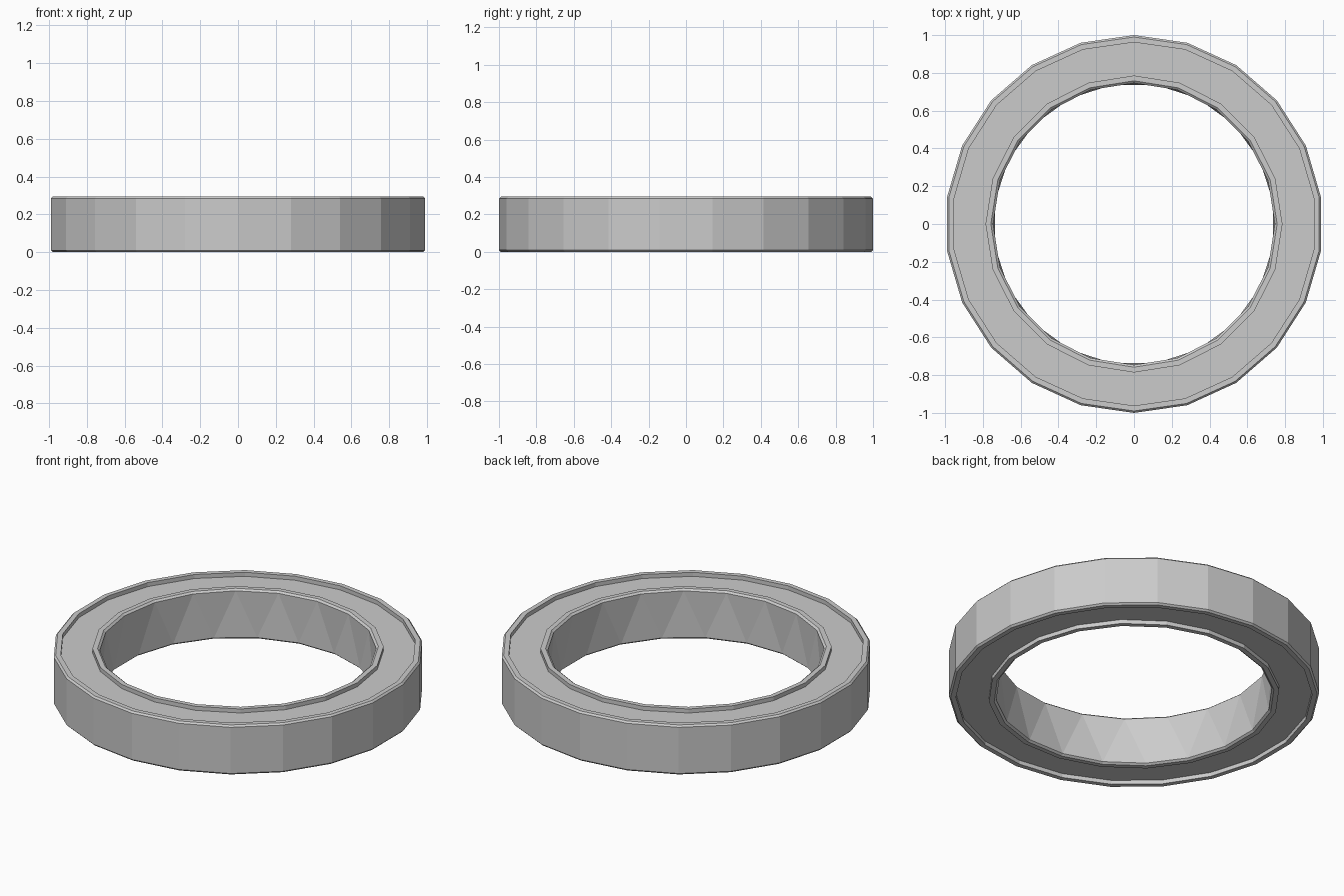
import bpy, bmesh
from math import sin, cos, pi

cube = bpy.data.objects.get("Cube")
if cube:
    bpy.data.objects.remove(cube, do_unlink=True)

HEIGHT, BEVEL, RECESS = 0.295, 0.01, 0.024
OUTER_SIDES, INNER_SIDES = 22, 20

grey = bpy.data.materials.new("plain grey")
grey.use_nodes = True
grey.diffuse_color = (0.6, 0.6, 0.6, 1)
grey.node_tree.nodes["Principled BSDF"].inputs["Base Color"].default_value = (0.6, 0.6, 0.6, 1)

bm = bmesh.new()


def loop(radius, z, sides, turn=0.0):
    """Closed ring of vertices; turn is a fraction of one side."""
    angles = [pi / 2 + 2 * pi * (i + turn) / sides for i in range(sides)]
    return [bm.verts.new((radius * cos(a), radius * sin(a), z)) for a in angles]


def bridge(a, b):
    for i in range(len(a)):
        j = (i + 1) % len(a)
        bm.faces.new((a[i], a[j], b[j], b[i]))


def zigzag(a, b):
    """Join two loops that are half a side out of step with triangles."""
    for i in range(len(a)):
        j = (i + 1) % len(a)
        bm.faces.new((a[i], a[j], b[i]))
        bm.faces.new((a[j], b[j], b[i]))


def rim(radii, sides, heights, turn=0.0):
    """Wall edge, bevel, flat lip and recess wall as joined loops."""
    loops = [loop(r, z, sides, turn) for r, z in zip(radii, heights)]
    for a, b in zip(loops, loops[1:]):
        bridge(a, b)
    return loops[0], loops[-1]


def ring_edges(verts):
    return [bm.edges.get((verts[i - 1], verts[i])) for i in range(len(verts))]


walls = []
for top in (True, False):
    # Raised lips along the outer and inner edges
    heights = [BEVEL, 0, 0, RECESS]
    if top:
        heights = [HEIGHT - h for h in heights]
    outer_wall, outer_foot = rim((1.0, 0.99, 0.962, 0.962), OUTER_SIDES, heights)
    inner_wall, inner_foot = rim((0.746, 0.758, 0.786, 0.786), INNER_SIDES, heights,
                                 0.0 if top else 0.5)
    walls.append((outer_wall, inner_wall))
    # Recessed flat face between the lips
    bmesh.ops.triangle_fill(bm, use_beauty=True,
                            edges=ring_edges(outer_foot) + ring_edges(inner_foot))

# Straight outer wall and faceted inner wall
bridge(walls[0][0], walls[1][0])
zigzag(walls[0][1], walls[1][1])

# Merge the flat triangles and face everything outward
bmesh.ops.recalc_face_normals(bm, faces=bm.faces[:])

mesh = bpy.data.meshes.new("ring")
bm.to_mesh(mesh)
bm.free()
mesh.materials.append(grey)
ring = bpy.data.objects.new("ring", mesh)
bpy.context.collection.objects.link(ring)
